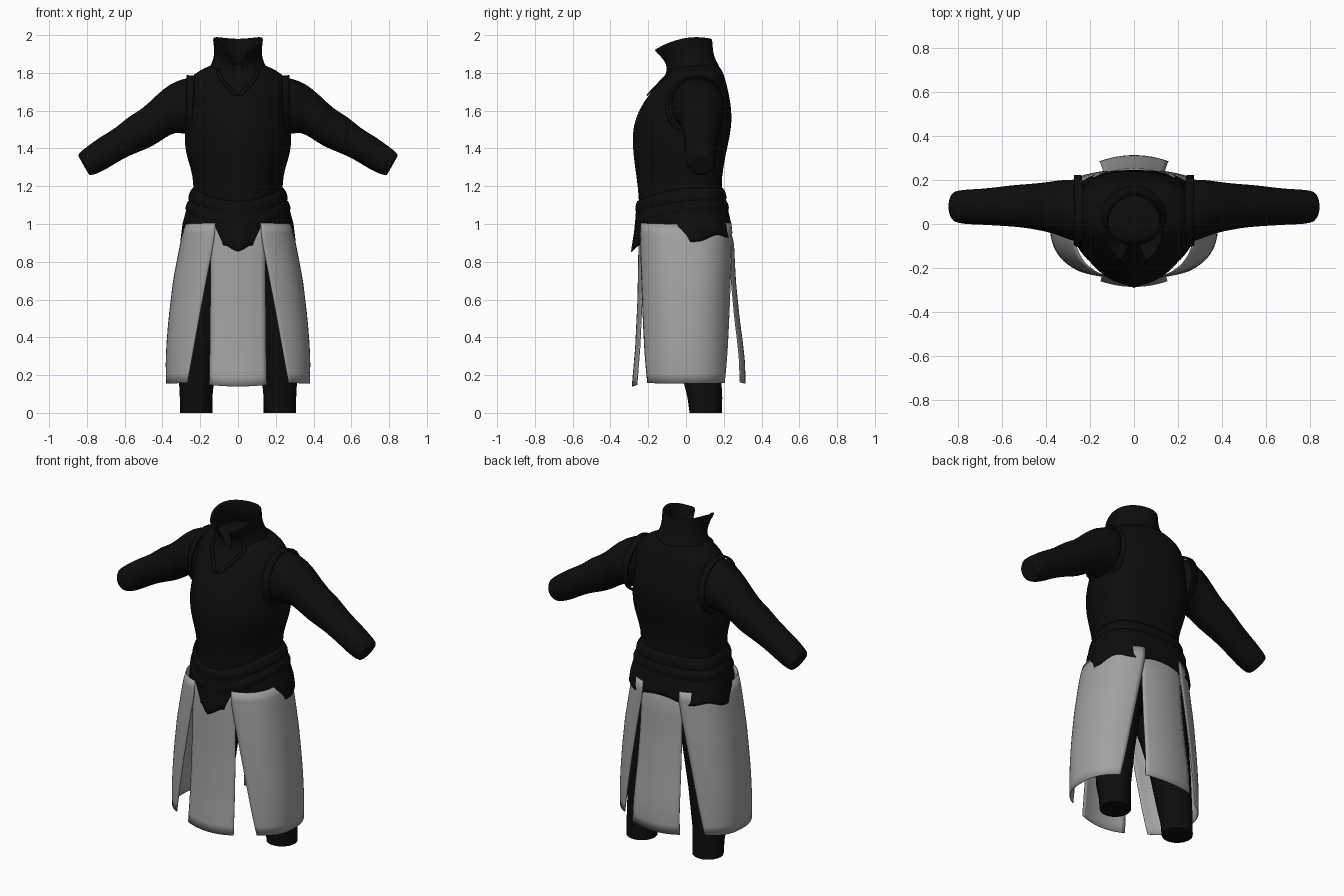
import bpy, bmesh
from math import sin, cos, pi, asin, exp
from mathutils import Vector

if "Cube" in bpy.data.objects:
    bpy.data.objects.remove(bpy.data.objects["Cube"])


def material(name, rgb):
    m = bpy.data.materials.new(name)
    m.use_nodes = True
    m.diffuse_color = (*rgb, 1)
    bsdf = m.node_tree.nodes["Principled BSDF"]
    bsdf.inputs["Base Color"].default_value = (*rgb, 1)
    bsdf.inputs["Roughness"].default_value = 0.9
    return m


BLACK = material("black cloth", (0.004, 0.004, 0.004))
GREY = material("grey cloth", (0.36, 0.36, 0.36))


def sheet(name, rows, mat, closed=False, caps=False, thick=0, sub=0):
    """Join rows of points into a smooth surface."""
    bm = bmesh.new()
    vs = [[bm.verts.new(p) for p in row] for row in rows]
    n = len(rows[0])
    for r0, r1 in zip(vs, vs[1:]):
        for i in range(n if closed else n - 1):
            j = (i + 1) % n
            bm.faces.new((r0[i], r0[j], r1[j], r1[i]))
    if caps:
        bm.faces.new(vs[0])
        bm.faces.new(vs[-1])
    bmesh.ops.recalc_face_normals(bm, faces=bm.faces)
    mesh = bpy.data.meshes.new(name)
    bm.to_mesh(mesh)
    bm.free()
    mesh.materials.append(mat)
    ob = bpy.data.objects.new(name, mesh)
    bpy.context.collection.objects.link(ob)
    if thick:
        s = ob.modifiers.new("thickness", "SOLIDIFY")
        s.thickness, s.offset = thick, 0
    if sub:
        ob.modifiers.new("smooth", "SUBSURF").levels = sub
    bpy.ops.object.select_all(action="DESELECT")
    ob.select_set(True)
    bpy.context.view_layer.objects.active = ob
    bpy.ops.object.shade_smooth_by_angle(angle=0.9)
    return ob


def lerp(a, b, t):
    return a + (b - a) * t


def table(rows, z):
    """Interpolate rows whose first entry is a falling height."""
    for a, b in zip(rows, rows[1:]):
        if z >= b[0]:
            t = min(1, max(0, (a[0] - z) / (a[0] - b[0])))
            return [lerp(p, q, t) for p, q in zip(a[1:], b[1:])]
    return rows[-1][1:]


def power(v, p):
    return abs(v) ** p * (1 if v >= 0 else -1)


def ring(c, u, v, n=24):
    return [c + u * cos(2 * pi * i / n) + v * sin(2 * pi * i / n) for i in range(n)]


# Torso: height, half width, front y, back y
TORSO = [(1.85, .125, -.07, .16), (1.83, .165, -.085, .18), (1.795, .24, -.105, .2),
         (1.74, .262, -.15, .215), (1.65, .265, -.225, .235), (1.56, .268, -.268, .244),
         (1.48, .285, -.285, .235), (1.38, .28, -.28, .213), (1.3, .25, -.27, .197),
         (1.2, .23, -.255, .185), (1.1, .25, -.248, .2), (1.0, .275, -.245, .22),
         (.9, .285, -.235, .23), (.78, .28, -.21, .21), (.72, .2, -.14, .16)]
CY = .05


def body(a, z, off=0):
    """Point on the torso; angle 0 is the front, positive toward +x."""
    hw, yf, yb = table(TORSO, z)
    front = cos(a) > 0
    p = 1.06 if front else .8
    depth = (CY - yf if front else yb - CY) + off
    return Vector(((hw + off) * power(sin(a), p), CY - depth * power(cos(a), p), z))


ANGLES = [2 * pi * i / 64 for i in range(64)]
sheet("torso", [[body(a, r[0]) for a in ANGLES] for r in TORSO], BLACK, True, True, sub=1)


# Jacket hem: wavy edge with a pointed front tip that flares outward
def hem_point(a, v):
    tip = exp(-(sin(a / 2) / .085) ** 2)
    low = .918 - .025 * cos(a) + .012 * cos(6 * a) - .052 * tip
    z = lerp(1.1, low, v)
    return body(a, z, .014 + .004 * v + .045 * tip * v * v)


sheet("jacket_hem", [[hem_point(a, i / 8) for a in ANGLES] for i in range(9)],
      BLACK, True, thick=.006)


# Waist sash: two overlapping bands dipping at the front
def band(name, top, bottom, dip, off):
    rows = []
    for i in range(7):
        v = i / 6
        bulge = off + .012 * sin(pi * v)
        rows.append([body(a, lerp(top, bottom, v) - dip * max(0, cos(a)) ** 2, bulge)
                     for a in ANGLES])
    sheet(name, rows, BLACK, True, thick=.006)


band("sash_upper", 1.19, 1.11, .07, .006)
band("sash_lower", 1.13, 1.06, .09, .01)

# Collar: open at the front, leaning forward into two points
# half width, front y, back y, front z, back z
COLLAR = [(.165, -.11, .175, 1.77, 1.83), (.135, -.1, .155, 1.81, 1.86),
          (.12, -.105, .14, 1.85, 1.9), (.122, -.14, .136, 1.885, 1.945),
          (.13, -.185, .134, 1.912, 1.982)]
rows = []
for k, (hw, yf, yb, zf, zb) in enumerate(COLLAR):
    gap = lerp(.04, .42, k / 4)
    row = []
    for i in range(41):
        a = lerp(gap, 2 * pi - gap, i / 40)
        t = (1 - cos(a)) / 2
        hump = .035 * k / 4 * sin(a) ** 2
        row.append(Vector((hw * sin(a), lerp(yf, yb, t), lerp(zf, zb, t) + hump)))
    rows.append(row)
sheet("collar", rows, BLACK, thick=.01, sub=1)

# Neckline: narrow trim running down to a V
for side, s in (("left", 1), ("right", -1)):
    rows = []
    for i in range(9):
        v = i / 8
        rows.append([body(s * (lerp(.5, 0, v) + w), lerp(1.82, 1.68, v), .008)
                     for w in (0, .05, .1)])
    sheet("neckline_trim_" + side, rows, BLACK, thick=.006)

# Sleeves: upper x, z, lower x, z, front y, back y
SLEEVE = [(.19, 1.785, .23, 1.48, -.09, .2), (.28, 1.775, .285, 1.475, -.08, .205),
          (.36, 1.745, .335, 1.485, -.05, .2), (.43, 1.685, .38, 1.46, -.035, .19),
          (.51, 1.605, .45, 1.41, -.02, .183), (.575, 1.575, .53, 1.38, -.012, .178),
          (.65, 1.505, .61, 1.345, -.008, .168), (.725, 1.465, .68, 1.3, -.003, .16),
          (.8, 1.41, .74, 1.267, -.002, .158), (.85, 1.37, .785, 1.255, .008, .15),
          (.845, 1.36, .79, 1.262, .02, .14)]


def sleeve_ring(s, ux, uz, lx, lz, yf, yb, grow=1):
    c = Vector((s * (ux + lx) / 2, (yf + yb) / 2, (uz + lz) / 2))
    u = Vector((s * (ux - lx) / 2, 0, (uz - lz) / 2))
    return ring(c, u * grow, Vector((0, (yb - yf) / 2 * grow, 0)))


# Trouser legs: height, centre x, centre y, half width, half depth
LEG = [(0, .222, .105, .086, .086), (.08, .222, .1, .086, .092), (.16, .22, .088, .092, .1),
       (.4, .2, .07, .108, .12), (.6, .175, .05, .122, .145), (.85, .14, .02, .14, .18)]

# Side skirt panels: height, half width, edge x
SIDE = [(1.0, .275, .12), (.95, .292, .122), (.88, .308, .132), (.7, .342, .167),
        (.5, .366, .205), (.35, .378, .232), (.25, .381, .25), (.155, .379, .268)]

for side, s in (("left", 1), ("right", -1)):
    sheet("sleeve_" + side, [sleeve_ring(s, *r) for r in SLEEVE], BLACK, True, True, sub=1)
    trim = [sleeve_ring(s, .235, 1.775, .25, 1.46, -.1, .212, g) for g in (1, 1.05)]
    trim.append(sleeve_ring(s, .272, 1.775, .275, 1.47, -.085, .21, 1.06))
    sheet("armhole_trim_" + side, trim, BLACK, True, thick=.008)
    legs = [ring(Vector((s * x, y, z)), Vector((w, 0, 0)), Vector((0, d, 0)))
            for z, x, y, w, d in LEG]
    sheet("trouser_leg_" + side, legs, BLACK, True, True)
    rows = []
    for i in range(17):
        z = lerp(1.0, .155, i / 16)
        rx, edge = table(SIDE, z)
        a0 = asin((edge / rx) ** 1.25)
        row = []
        for k in range(29):
            a = lerp(a0, pi - a0, k / 28)
            row.append(Vector((s * rx * power(sin(a), .8), -.253 * power(cos(a), .8),
                               z + .01 * (1 - sin(a)))))
        rows.append(row)
    sheet("skirt_side_" + side, rows, GREY, thick=.004)

# Front and back skirt panels: height, half width, y at the middle
FRONT = [(.98, .14, -.245), (.88, .143, -.25), (.6, .146, -.255), (.35, .148, -.267),
         (.14, .152, -.285)]
BACK = [(1.0, .135, .225), (.9, .137, .252), (.7, .14, .262), (.5, .146, .282),
        (.35, .152, .302), (.25, .155, .312), (.155, .158, .312)]
for name, prof in (("skirt_front", FRONT), ("skirt_back", BACK)):
    rows = []
    for i in range(17):
        z = lerp(prof[0][0], prof[-1][0], i / 16)
        w, y = table(prof, z)
        rows.append([Vector((w * t, y * (1 - .09 * t * t), z + .008 * t * t))
                     for t in [k / 6 - 1 for k in range(13)]])
    sheet(name, rows, GREY, thick=.004)
